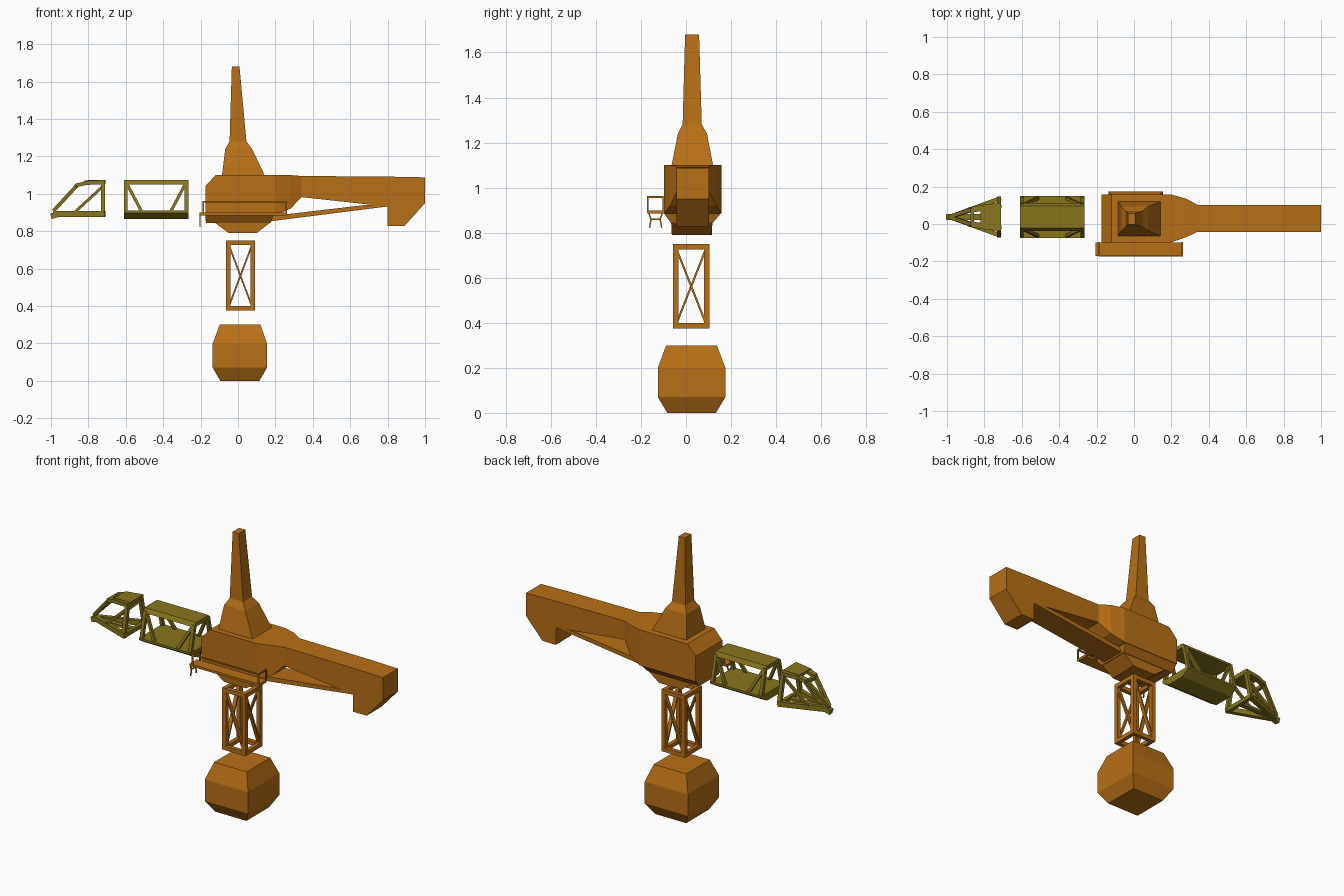
import bpy, bmesh
from mathutils import Vector, Matrix

if "Cube" in bpy.data.objects:
    bpy.data.objects.remove(bpy.data.objects["Cube"])


def material(name, color):
    m = bpy.data.materials.new(name)
    m.diffuse_color = color
    m.use_nodes = True
    m.node_tree.nodes["Principled BSDF"].inputs["Base Color"].default_value = m.diffuse_color
    return m


ORANGE = material("orange_paint", (0.48, 0.16, 0.008, 1))
GOLD = material("olive_gold_paint", (0.25, 0.18, 0.012, 1))


def finish(name, bm, mat):
    bmesh.ops.recalc_face_normals(bm, faces=bm.faces)
    me = bpy.data.meshes.new(name)
    bm.to_mesh(me)
    bm.free()
    me.materials.append(mat)
    ob = bpy.data.objects.new(name, me)
    bpy.context.collection.objects.link(ob)
    return ob


def add_loft(bm, rings):
    loops = [[bm.verts.new(p) for p in r] for r in rings]
    n = len(loops[0])
    for a, b in zip(loops, loops[1:]):
        for i in range(n):
            j = (i + 1) % n
            bm.faces.new((a[i], a[j], b[j], b[i]))
    bm.faces.new(loops[0])
    bm.faces.new(loops[-1])


def z_loft(name, sections, mat):
    # each section: z, x0, x1, y0, y1
    bm = bmesh.new()
    add_loft(bm, [[(a, c, z), (b, c, z), (b, d, z), (a, d, z)] for z, a, b, c, d in sections])
    return finish(name, bm, mat)


def x_loft(name, sections, mat):
    # each section: x, y0, y1, z0, z1
    bm = bmesh.new()
    add_loft(bm, [[(x, a, c), (x, b, c), (x, b, d), (x, a, d)] for x, a, b, c, d in sections])
    return finish(name, bm, mat)


def bar(bm, p, q, w, d=None, out=(0, 1, 0)):
    # rectangular bar from p to q; d is its size along "out"
    p, q = Vector(p), Vector(q)
    z = (q - p).normalized()
    x = Vector(out).cross(z).normalized()
    y = z.cross(x)
    m = Matrix((x, y, z)).transposed().to_4x4()
    m.translation = (p + q) / 2
    bmesh.ops.create_cube(bm, size=1, matrix=m @ Matrix.Diagonal((w, d or w, (q - p).length, 1)))


# counterweight block at the bottom
z_loft("bottom_block", [(0, -.095, .115, -.083, .133), (.07, -.135, .155, -.125, .175),
                        (.2, -.135, .155, -.125, .175), (.3, -.098, .12, -.088, .137)], ORANGE)

# tower lattice: posts, end frames, one diagonal per side
bm = bmesh.new()
X, Y, Z = (-.053, .079), (-.046, .092), (.387, .737)
for x in X:
    for y in Y:
        bar(bm, (x, y, .375), (x, y, .75), .024)
for z in Z:
    for y in Y:
        bar(bm, (X[0], y, z), (X[1], y, z), .024)
    for x in X:
        bar(bm, (x, Y[0], z), (x, Y[1], z), .024, out=(1, 0, 0))
for k in (0, 1):
    bar(bm, (X[k], Y[k], Z[1]), (X[1 - k], Y[k], Z[0]), .009, .022)
    bar(bm, (X[k], Y[k], Z[0]), (X[k], Y[1 - k], Z[1]), .009, .022, out=(1, 0, 0))
finish("tower_lattice", bm, ORANGE)

# machinery house, running into the rear jib and its hooked ballast end
x_loft("house_and_rear_jib", [
    (-.175, -.098, .157, .885, 1.04), (-.12, -.098, .157, .885, 1.1), (.2, -.098, .157, .885, 1.1),
    (.28, -.07, .135, .92, 1.1), (.34, -.042, .102, .982, 1.095), (.8, -.042, .102, .932, 1.092),
    (.8, -.042, .102, .828, 1.092), (.89, -.042, .102, .828, 1.09), (1, -.042, .102, .95, 1.088)], ORANGE)
z_loft("house_underside", [(.886, -.175, .19, -.098, .155), (.845, -.172, .175, -.068, .12)], ORANGE)
z_loft("slewing_bowl", [(.846, -.125, .172, -.066, .117), (.79, -.05, .1, -.063, .115)], ORANGE)

# flat brace below the rear jib
x_loft("rear_jib_brace", [(.15, -.042, .102, .85, .878), (.68, -.042, .102, .917, .94),
                          (.8, -.042, .102, .932, .94)], ORANGE)

# mast head
z_loft("mast_base", [(1.09, -.087, .147, -.066, .122), (1.24, -.068, .075, -.036, .093),
                     (1.28, -.045, .045, -.015, .07)], ORANGE)
z_loft("mast_spire", [(1.28, -.045, .045, -.015, .07), (1.68, -.033, .008, -.004, .058)], ORANGE)

# side walkway with handrail
bm = bmesh.new()
bar(bm, (-.205, -.135, .892), (.262, -.135, .892), .014, .07)
x0, x1, y0, y1 = -.185, .257, -.17, -.1
bar(bm, (x0, y0, .958), (x1, y0, .958), .008)
for x in (x0, x1):
    bar(bm, (x, y0, .958), (x, y1, .958), .008, out=(1, 0, 0))
    for y in (y0, y1):
        bar(bm, (x, y, .89), (x, y, .96), .008)
finish("walkway", bm, ORANGE)

# short access ladder
bm = bmesh.new()
for s in (-1, 1):
    bar(bm, (-.203, -.135 + s * .03, .885), (-.203, -.135 + s * .02, .86), .006)
    bar(bm, (-.203, -.135 + s * .02, .86), (-.203, -.135 + s * .027, .822), .006)
bar(bm, (-.203, -.155, .86), (-.203, -.115, .86), .006, out=(1, 0, 0))
finish("ladder", bm, ORANGE)

# front jib middle piece: keeled floor, top plate, side trusses
C = .0375


def prism(bm, x0, x1, profile):
    add_loft(bm, [[(x, C + y, z) for y, z in profile] for x in (x0, x1)])


bm = bmesh.new()
L, R = -.61, -.265
prism(bm, L, R, [(-.112, .91), (-.112, .898), (-.06, .865), (.06, .865), (.112, .898), (.112, .91)])
prism(bm, L, R, [(-.075, 1.05), (-.06, 1.075), (.06, 1.075), (.075, 1.05)])
for s in (-1, 1):
    lo, hi = C + s * .1, C + s * .064
    for x in (L + .01, R - .01):
        bar(bm, (x, lo, .9), (x, hi, 1.06), .02)
    for xa, xb in ((L + .015, -.515), (R - .015, -.36)):
        bar(bm, (xa, hi, 1.055), (xb, lo, .905), .016)
finish("front_jib_truss", bm, GOLD)

# front jib tip: pointed frame
bm = bmesh.new()
nose, E = Vector((-.985, C, .892)), -.722
for s in (-1, 1):
    lo, mid, hi = C + s * .1, C + s * .04, C + s * .062
    bar(bm, nose, (E + .01, lo, .892), .03, .024)
    bar(bm, nose + Vector((0, 0, .018)), (-.865, mid, 1.04), .02)
    bar(bm, (-.865, mid, 1.045), (-.8, C + s * .05, 1.06), .02, .03)
    bar(bm, (-.82, C + s * .048, 1.058), (-.71, hi, 1.063), .022, .03)
    bar(bm, (E, lo, .885), (E, hi, 1.065), .022)
    bar(bm, (-.88, C + s * .045, .895), (E, hi, 1.04), .015)
bar(bm, (E, C - .105, .89), (E, C + .105, .89), .022, .024, out=(0, 0, 1))
bar(bm, (E, C - .065, 1.06), (E, C + .065, 1.06), .022, .024, out=(0, 0, 1))
bar(bm, (-.865, C - .045, 1.04), (-.865, C + .045, 1.04), .02, out=(0, 0, 1))
bar(bm, (-.82, C, 1.063), (-.711, C, 1.066), .018, .1)
bar(bm, nose, (E, C, .89), .014, .03)
bar(bm, nose - Vector((.015, 0, .012)), nose + Vector((.03, 0, 0)), .03, .03)
finish("front_jib_tip", bm, GOLD)
